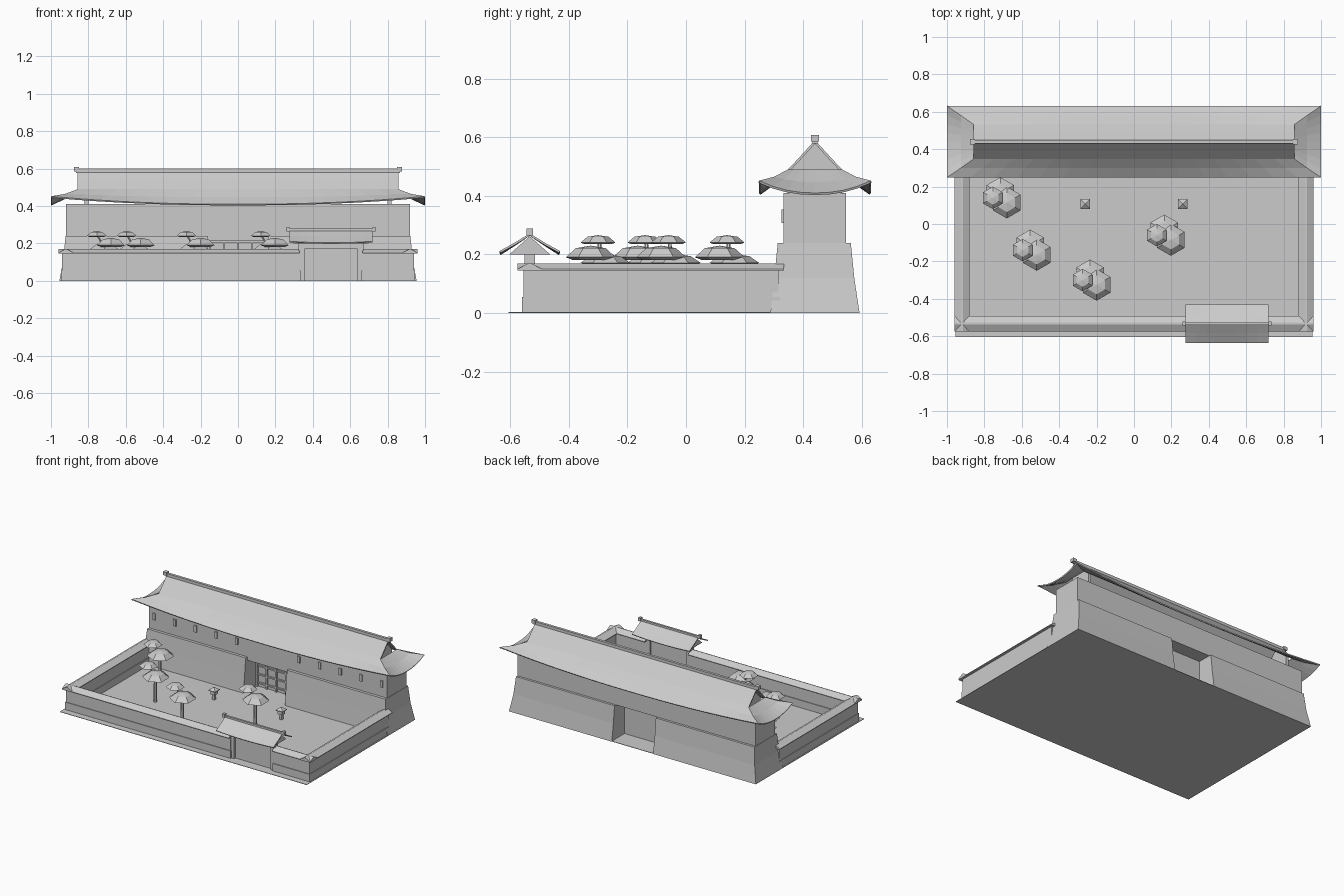
import bpy, bmesh, math
from mathutils import Vector

if "Cube" in bpy.data.objects:
    bpy.data.objects.remove(bpy.data.objects["Cube"])

grey = bpy.data.materials.new("plain_grey")
grey.use_nodes = True
colour = (0.6, 0.6, 0.6, 1)
grey.diffuse_color = colour
grey.node_tree.nodes["Principled BSDF"].inputs["Base Color"].default_value = colour


def finish(name, bm, closed=True):
    if closed:
        bmesh.ops.recalc_face_normals(bm, faces=bm.faces)
    me = bpy.data.meshes.new(name)
    bm.to_mesh(me)
    bm.free()
    me.materials.append(grey)
    ob = bpy.data.objects.new(name, me)
    bpy.context.scene.collection.objects.link(ob)
    return ob


def box(name, x, y, z):
    """Box from (low, high) pairs."""
    return loft(name, [[(x[0], y[0], h), (x[1], y[0], h), (x[1], y[1], h), (x[0], y[1], h)] for h in z])


def loft(name, rings):
    """Closed solid through equal rings of points."""
    bm = bmesh.new()
    loops = [[bm.verts.new(p) for p in ring] for ring in rings]
    n = len(loops[0])
    for a, b in zip(loops, loops[1:]):
        for i in range(n):
            bm.faces.new((a[i], a[(i + 1) % n], b[(i + 1) % n], b[i]))
    bm.faces.new(loops[0])
    bm.faces.new(loops[-1])
    return finish(name, bm)


def sheet(name, rows, thick):
    """Thin roof skin through rows of points, thickened downwards."""
    bm = bmesh.new()
    grid = [[bm.verts.new(p) for p in row] for row in rows]
    for a, b in zip(grid, grid[1:]):
        for i in range(len(a) - 1):
            bm.faces.new((a[i], a[i + 1], b[i + 1], b[i]))
    bm.normal_update()
    if sum(f.normal.z for f in bm.faces) < 0:
        bmesh.ops.reverse_faces(bm, faces=bm.faces)
    ob = finish(name, bm, False)
    mod = ob.modifiers.new("thickness", "SOLIDIFY")
    mod.thickness = thick
    mod.offset = -1
    return ob


def gabled_bar(name, a, b, half, z0, z1):
    """Wall coping: a gabled section swept from a to b."""
    a, b = Vector(a), Vector(b)
    d = (b - a).normalized()
    side = Vector((-d.y, d.x)) * half
    section = [(-1, z0), (1, z0), (1, z0 + 0.005), (0.12, z1), (-0.12, z1), (-1, z0 + 0.005)]
    return loft(name, [[(*(p + side * s), z) for s, z in section] for p in (a, b)])


# Ground
box("ground", (-0.955, 0.955), (-0.605, 0.59), (0, 0.003))

# Battered plinth in two halves beside the passage
MID = 0.44
for s, side in ((1, "left"), (-1, "right")):
    levels = [(0, 0.955, 0.288, 0.592), (0.12, 0.933, 0.301, 0.574), (0.24, 0.922, 0.313, 0.562)]
    loft(side + "_plinth", [[(s * 0.16, y0, z), (s * x, y0, z), (s * x, y1, z), (s * 0.16, y1, z)]
                            for z, x, y0, y1 in levels])
box("upper_hall", (-0.92, 0.92), (0.333, 0.546), (0.24, 0.41))

# Passage door with lattice
box("passage_door", (-0.16, 0.16), (MID - 0.01, MID + 0.01), (0, 0.24))
box("passage_lintel", (-0.16, 0.16), (0.335, 0.36), (0.215, 0.24))
for i in range(5):
    x = -0.15 + i * 0.075
    box("lattice_upright", (x - 0.006, x + 0.006), (MID - 0.022, MID - 0.01), (0, 0.24))
for i in range(4):
    z = 0.03 + i * 0.06
    box("lattice_rail", (-0.16, 0.16), (MID - 0.02, MID - 0.01), (z - 0.005, z + 0.005))

# Small windows along the front
for s in (-1, 1):
    for i in range(5):
        x = s * (0.24 + i * 0.16)
        box("window", (x - 0.01, x + 0.01), (0.325, 0.334), (0.307, 0.353))

# Main hipped and gabled roof
GX = 0.857
steps = [i / 8 - 1 for i in range(17)]


def lift(u):
    return abs(u) ** 2.2


slope = [(1.0, 0.191, 0.41, 0.042), (0.925, 0.14, 0.447, 0.018), (GX, 0.092, 0.49, 0),
         (GX, 0.05, 0.535, 0), (GX, 0, 0.59, 0)]
for s, side in ((-1, "front"), (1, "back")):
    sheet(side + "_roof_slope", [[(w * u, MID + s * d, z + k * lift(u)) for u in steps]
                                 for w, d, z, k in slope], 0.008)
for s, side in ((1, "left"), (-1, "right")):
    sheet(side + "_roof_skirt", [[(s * w, MID + d * v, z + k * lift(v)) for v in steps[::2]]
                                 for w, d, z, k in slope[:3]], 0.008)
    outline = [(d, z) for _, d, z, _ in slope[2:]]
    outline += [(-d, z) for d, z in outline[-2::-1]]
    outline += [(-0.092, 0.41), (0.092, 0.41)]
    loft(side + "_gable_wall", [[(s * x, MID + d, z - 0.008) for d, z in outline] for x in (0.80, 0.82)])
    box(side + "_ridge_end", sorted((s * 0.85, s * 0.878)), (MID - 0.014, MID + 0.014), (0.585, 0.608))
box("main_ridge", (-0.865, 0.865), (MID - 0.009, MID + 0.009), (0.578, 0.6))

# Courtyard walls with base course and gabled coping
FY, SX, W = -0.533, 0.92, 0.027
runs = [("front_wall_long", (-SX - W, 0.335), (FY - W, FY + W)),
        ("front_wall_short", (0.66, SX + W), (FY - W, FY + W)),
        ("left_wall", (SX - W, SX + W), (FY - W, 0.32)),
        ("right_wall", (-SX - W, -SX + W), (FY - W, 0.32))]
for name, x, y in runs:
    box(name + "_base", x, y, (0, 0.055))
    t = 0.005
    box(name, (x[0] + t, x[1] - t), (y[0] + t, y[1] - t), (0.055, 0.147))
gabled_bar("front_coping_long", (-0.96, FY), (0.33, FY), 0.042, 0.145, 0.17)
gabled_bar("front_coping_short", (0.665, FY), (0.96, FY), 0.042, 0.145, 0.17)
for s, side in ((1, "left"), (-1, "right")):
    gabled_bar(side + "_coping", (s * SX, FY - 0.042), (s * SX, 0.335), 0.04, 0.145, 0.17)

# Gate
GC = 0.497
for s in (-1, 1):
    x = GC + s * 0.158
    box("gate_post", (x - 0.016, x + 0.016), (FY - 0.018, FY + 0.018), (0, 0.21))
box("gate_doors", (GC - 0.15, GC + 0.15), (FY - 0.004, FY + 0.006), (0, 0.175))
box("gate_lintel", (GC - 0.16, GC + 0.16), (FY - 0.014, FY + 0.014), (0.17, 0.2))
gate_slope = [(0.103, 0.204, 0.008), (0.05, 0.238, 0.003), (0, 0.272, 0)]
for s, side in ((-1, "front"), (1, "back")):
    sheet(side + "_gate_roof", [[(GC + 0.222 * u, FY + s * d, z + k * lift(u)) for u in steps[::2]]
                                for d, z, k in gate_slope], 0.007)
loft("gate_roof_core", [[(GC + x, FY - 0.07, 0.2), (GC + x, FY + 0.07, 0.2), (GC + x, FY, 0.262)]
                        for x in (-0.2, 0.2)])
box("gate_ridge", (GC - 0.23, GC + 0.23), (FY - 0.007, FY + 0.007), (0.265, 0.28))
for s in (-1, 1):
    x = GC + s * 0.23
    box("gate_ridge_end", (x - 0.009, x + 0.009), (FY - 0.011, FY + 0.011), (0.265, 0.289))


# Trees with layered six-sided crowns
def ring(x, y, r, z, n=6):
    return [(x + r * math.sin(math.tau * i / n), y + r * math.cos(math.tau * i / n), z) for i in range(n)]


crowns = [(-0.05, -0.005, 0.06, 0.235, 0.031), (0.025, -0.03, 0.085, 0.182, 0.048),
          (-0.01, 0.02, 0.085, 0.165, 0.036)]
for tx, ty in ((-0.705, 0.145), (-0.545, -0.135), (-0.225, -0.295), (0.172, -0.055)):
    loft("tree_trunk", [ring(tx, ty, 0.012, 0), ring(tx, ty, 0.009, 0.19)])
    loft("tree_branch", [ring(tx, ty, 0.009, 0.16), ring(tx - 0.045, ty, 0.006, 0.24)])
    for dx, dy, r, z, h in crowns:
        loft("tree_crown", [ring(tx + dx, ty + dy, r * k, z + h * t)
                            for k, t in ((0.75, 0), (1, 0.18), (0.6, 0.82), (0.02, 1))])

# Stone lanterns
for x in (-0.26, 0.26):
    y = 0.107
    box("lantern_post", (x - 0.009, x + 0.009), (y - 0.009, y + 0.009), (0, 0.045))
    box("lantern_box", (x - 0.017, x + 0.017), (y - 0.017, y + 0.017), (0.04, 0.068))
    loft("lantern_cap", [[(x + a * r, y + b * r, z) for a, b in ((-1, -1), (1, -1), (1, 1), (-1, 1))]
                         for r, z in ((0.026, 0.066), (0.026, 0.07), (0.002, 0.088))])
